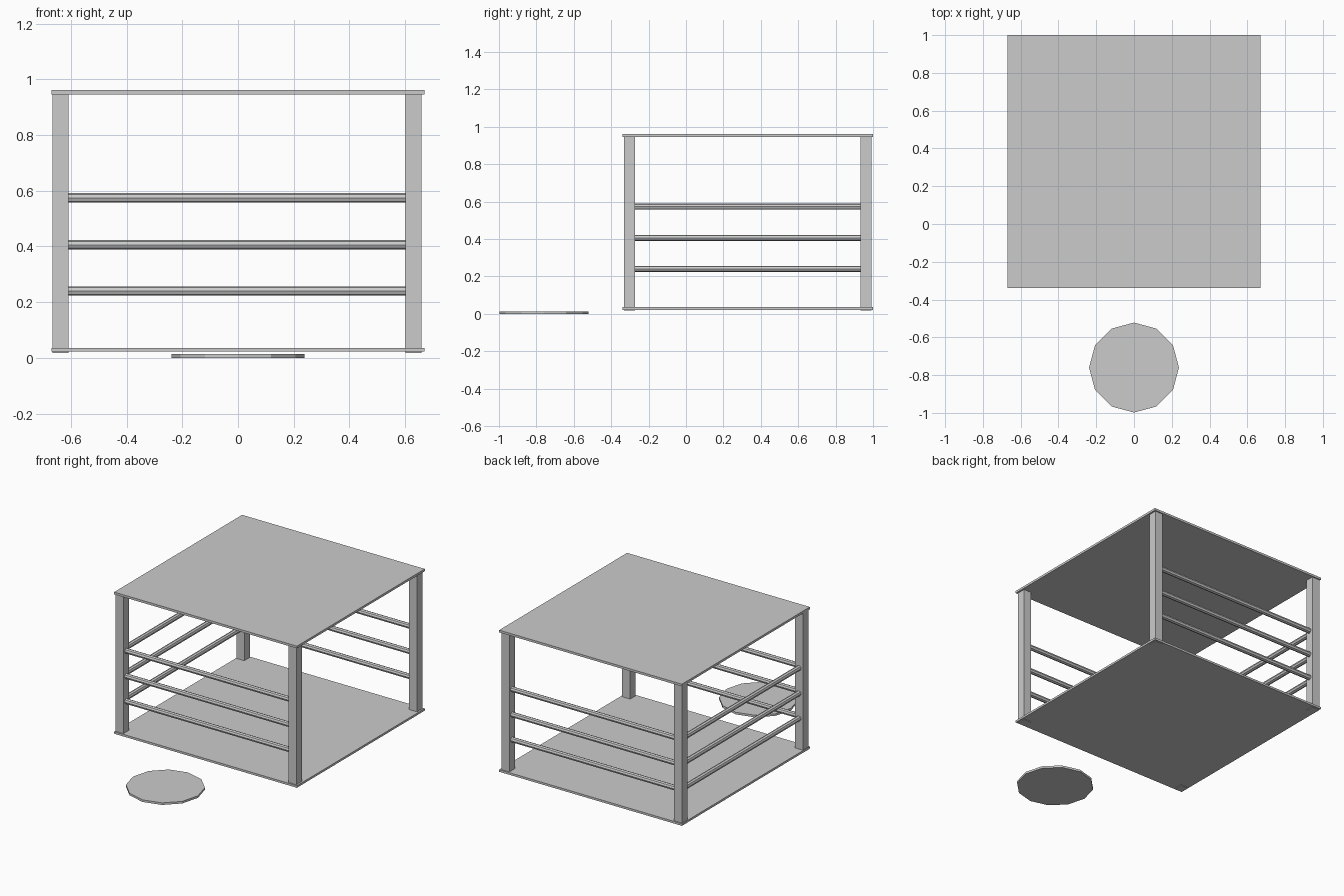
import bpy
from math import pi

if "Cube" in bpy.data.objects:
    bpy.data.objects.remove(bpy.data.objects["Cube"])


def box(name, x0, x1, y0, y1, z0, z1):
    bpy.ops.mesh.primitive_cube_add(
        size=1, location=((x0 + x1) / 2, (y0 + y1) / 2, (z0 + z1) / 2))
    ob = bpy.context.object
    ob.name = name
    ob.scale = (x1 - x0, y1 - y0, z1 - z0)
    bpy.ops.object.transform_apply(location=False, rotation=False, scale=True)
    return ob


def rod(name, loc, length, radius, sides, rot=(0, 0, 0)):
    bpy.ops.mesh.primitive_cylinder_add(
        vertices=sides, radius=radius, depth=length, location=loc, rotation=rot)
    bpy.context.object.name = name


# Floor and roof slabs
box("floor_slab", -0.67, 0.67, -0.34, 1.0, 0.022, 0.036)
box("roof_slab", -0.67, 0.67, -0.34, 1.0, 0.946, 0.961)

# Corner posts, poking just below the floor
XS = {"left": -0.637, "right": 0.63}
YS = {"front": -0.302, "back": 0.963}
H = 0.029
for xn, x in XS.items():
    for yn, y in YS.items():
        box(f"{yn}_{xn}_post", x - H, x + H, y - H, y + H, 0.018, 0.95)

# Three rails on the front, back and left; the right side stays open
R = 0.017
xmid, xlen = sum(XS.values()) / 2, XS["right"] - XS["left"]
ymid, ylen = sum(YS.values()) / 2, YS["back"] - YS["front"]
for i, z in enumerate((0.24, 0.406, 0.574)):
    for yn, y in YS.items():
        rod(f"{yn}_rail_{i + 1}", (xmid, y, z), xlen, R, 8, (0, pi / 2, 0))
    rod(f"left_rail_{i + 1}", (XS["left"], ymid, z), ylen, R, 8, (pi / 2, 0, 0))

# Twelve-sided disc on the ground in front
rod("ground_disc", (0, -0.76, 0.007), 0.014, 0.238, 12)
